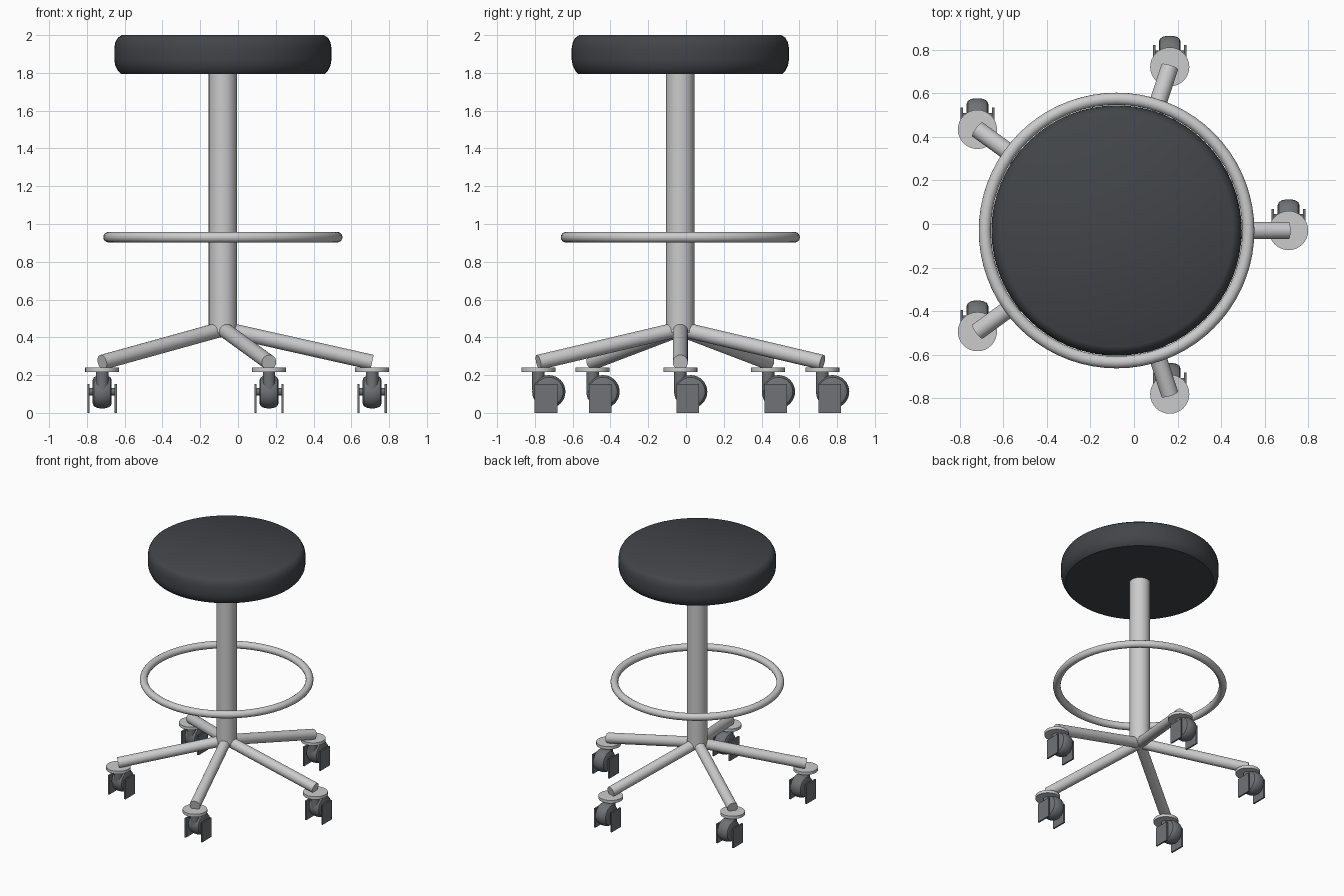
import bpy
import math
from mathutils import Vector

if "Cube" in bpy.data.objects:
    bpy.data.objects.remove(bpy.data.objects["Cube"])

CX, CY = -0.08, -0.03   # column axis


def material(name, rgb):
    m = bpy.data.materials.new(name)
    m.diffuse_color = (*rgb, 1)
    m.use_nodes = True
    m.node_tree.nodes["Principled BSDF"].inputs["Base Color"].default_value = m.diffuse_color
    return m


dark = material("dark_padding", (0.055, 0.06, 0.067))
wheel_grey = material("wheel_grey", (0.16, 0.17, 0.18))


def finish(name, mat=None):
    ob = bpy.context.object
    ob.name = name
    if mat:
        ob.data.materials.append(mat)
    bpy.ops.object.shade_smooth_by_angle(angle=math.radians(35))
    return ob


def rod(name, a, b, r, mat=None, sides=32):
    a, b = Vector(a), Vector(b)
    d = b - a
    bpy.ops.mesh.primitive_cylinder_add(
        vertices=sides, radius=r, depth=d.length, location=(a + b) / 2,
        rotation=d.to_track_quat('Z', 'Y').to_euler())
    return finish(name, mat)


def lathe(name, profile, loc, rot=(0, 0, 0), mat=None, sides=64):
    n = len(profile)
    verts = [(r * math.cos(2 * math.pi * i / sides), r * math.sin(2 * math.pi * i / sides), z)
             for i in range(sides) for r, z in profile]
    faces = [(i * n + j, (i + 1) % sides * n + j, (i + 1) % sides * n + j + 1, i * n + j + 1)
             for i in range(sides) for j in range(n - 1)]
    faces.append([i * n for i in reversed(range(sides))])
    faces.append([i * n + n - 1 for i in range(sides)])
    me = bpy.data.meshes.new(name)
    me.from_pydata(verts, [], faces)
    ob = bpy.data.objects.new(name, me)
    bpy.context.collection.objects.link(ob)
    ob.location, ob.rotation_euler = loc, rot
    bpy.ops.object.select_all(action='DESELECT')
    ob.select_set(True)
    bpy.context.view_layer.objects.active = ob
    return finish(name, mat)


# Round padded seat
lathe("seat", [(0.54, 1.795), (0.555, 1.81), (0.57, 1.84), (0.575, 1.87), (0.575, 1.93),
               (0.57, 1.96), (0.557, 1.985), (0.535, 2.0)], (CX, CY, 0), mat=dark)

# Column and foot ring
rod("column", (CX, CY, 0.425), (CX, CY, 1.80), 0.075)
bpy.ops.mesh.primitive_torus_add(major_radius=0.605, minor_radius=0.028, major_segments=72,
                                 minor_segments=16, location=(CX, CY, 0.93))
finish("foot_ring")


def caster(i, x, y):
    rod(f"caster_disc_{i}", (x, y, 0.217), (x, y, 0.24), 0.09)
    rod(f"caster_stem_{i}", (x, y, 0.12), (x, y, 0.22), 0.033, wheel_grey)
    # rounded wheel and axle, trailing toward +y
    wy, wz = y + 0.055, 0.112
    lathe(f"wheel_{i}", [(0.062, -0.05), (0.076, -0.044), (0.084, -0.03), (0.088, -0.012),
                         (0.088, 0.012), (0.084, 0.03), (0.076, 0.044), (0.062, 0.05)],
          (x, wy, wz), (0, math.pi / 2, 0), wheel_grey, 32)
    rod(f"axle_{i}", (x - 0.07, wy, wz), (x + 0.07, wy, wz), 0.02, wheel_grey, 16)
    # side plates
    for side, s in (("left", -1), ("right", 1)):
        bpy.ops.mesh.primitive_cube_add(size=1, location=(x + s * 0.072, y + 0.04, 0.077))
        bpy.context.object.scale = (0.012, 0.12, 0.154)
        finish(f"{side}_wheel_plate_{i}", wheel_grey)


# Five legs, each ending in a caster
for i in range(5):
    a = math.radians(72 * i)
    c, s = math.cos(a), math.sin(a)
    rod(f"leg_{i}", (CX, CY, 0.445), (CX + 0.79 * c, CY + 0.79 * s, 0.268), 0.04)
    caster(i, CX + 0.79 * c, CY + 0.79 * s)
